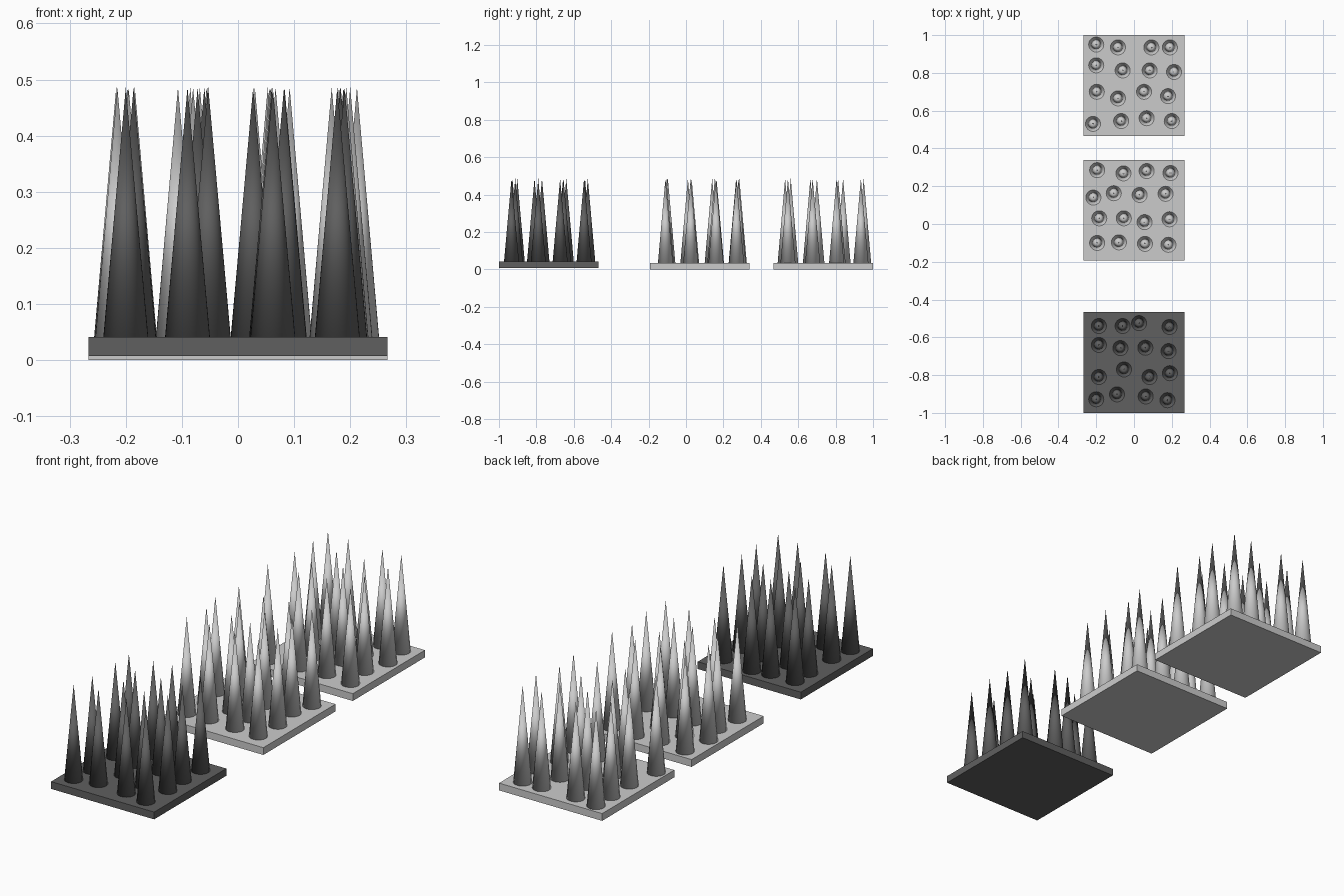
import bpy, bmesh

if "Cube" in bpy.data.objects:
    bpy.data.objects.remove(bpy.data.objects["Cube"])

SIZE, THICK = 0.533, 0.034      # plate
RADIUS, TOP = 0.04, 0.486       # spikes


def grey(name, v):
    mat = bpy.data.materials.new(name)
    mat.diffuse_color = (v, v, v, 1)
    mat.use_nodes = True
    mat.node_tree.nodes["Principled BSDF"].inputs["Base Color"].default_value = mat.diffuse_color
    return mat


light, dark = grey("light_grey", 0.57), grey("dark_grey", 0.115)

# spike positions (x, y) per plate, in hundredths, row by row
back = [(-20, 95), (-8.5, 93.5), (9.2, 93.5), (19, 93.5), (-20, 84), (-6, 81.3), (8.3, 81.3), (21.2, 80.5),
        (-19.7, 70), (-8.5, 66.5), (5.3, 70), (18, 67.7), (-21.7, 53), (-6.8, 54.5), (6.7, 56), (20, 54.5)]
middle = [(-19.5, 28.5), (-5.6, 26.8), (6.7, 28), (19.3, 27), (-21.5, 14), (-10.7, 16.3), (3, 15.4), (16.7, 16),
          (-18.4, 3), (-5.4, 3), (5.6, 1), (18.8, 2.5), (-19.5, -10), (-8, -9.7), (5.8, -10.5), (18.2, -11)]
front = [(-18.6, -54), (-6, -54), (2.7, -52.5), (18.8, -54.5), (-18.6, -64), (-7.2, -65.7), (6, -65.5), (18.3, -67.3),
         (-18.6, -81), (-5.3, -77), (8.2, -81), (19, -79), (-20, -92.8), (-9, -90.2), (6.2, -91.3), (17.7, -93.3)]


def finish(bm, name, mat):
    mesh = bpy.data.meshes.new(name)
    bm.to_mesh(mesh)
    bm.free()
    mesh.materials.append(mat)
    ob = bpy.data.objects.new(name, mesh)
    bpy.context.collection.objects.link(ob)


def spike_bed(name, y, z, spots, mat):
    # square base plate
    bm = bmesh.new()
    bmesh.ops.create_cube(bm, size=1)
    bmesh.ops.scale(bm, vec=(SIZE, SIZE, THICK), verts=bm.verts)
    bmesh.ops.translate(bm, vec=(0, y, z + THICK / 2), verts=bm.verts)
    finish(bm, name + "_plate", mat)

    # scattered, fully smooth cone spikes standing on the plate
    bm = bmesh.new()
    base = z + THICK
    for sx, sy in spots:
        cone = bmesh.ops.create_cone(bm, cap_ends=True, segments=32, radius1=RADIUS,
                                     radius2=0, depth=TOP - base)
        bmesh.ops.translate(bm, vec=(sx / 100, sy / 100, (TOP + base) / 2), verts=cone["verts"])
    for f in bm.faces:
        f.smooth = True
    finish(bm, name + "_spikes", mat)


spike_bed("back", 0.7335, 0, back, light)
spike_bed("middle", 0.073, 0, middle, light)
spike_bed("front", -0.7335, 0.007, front, dark)
